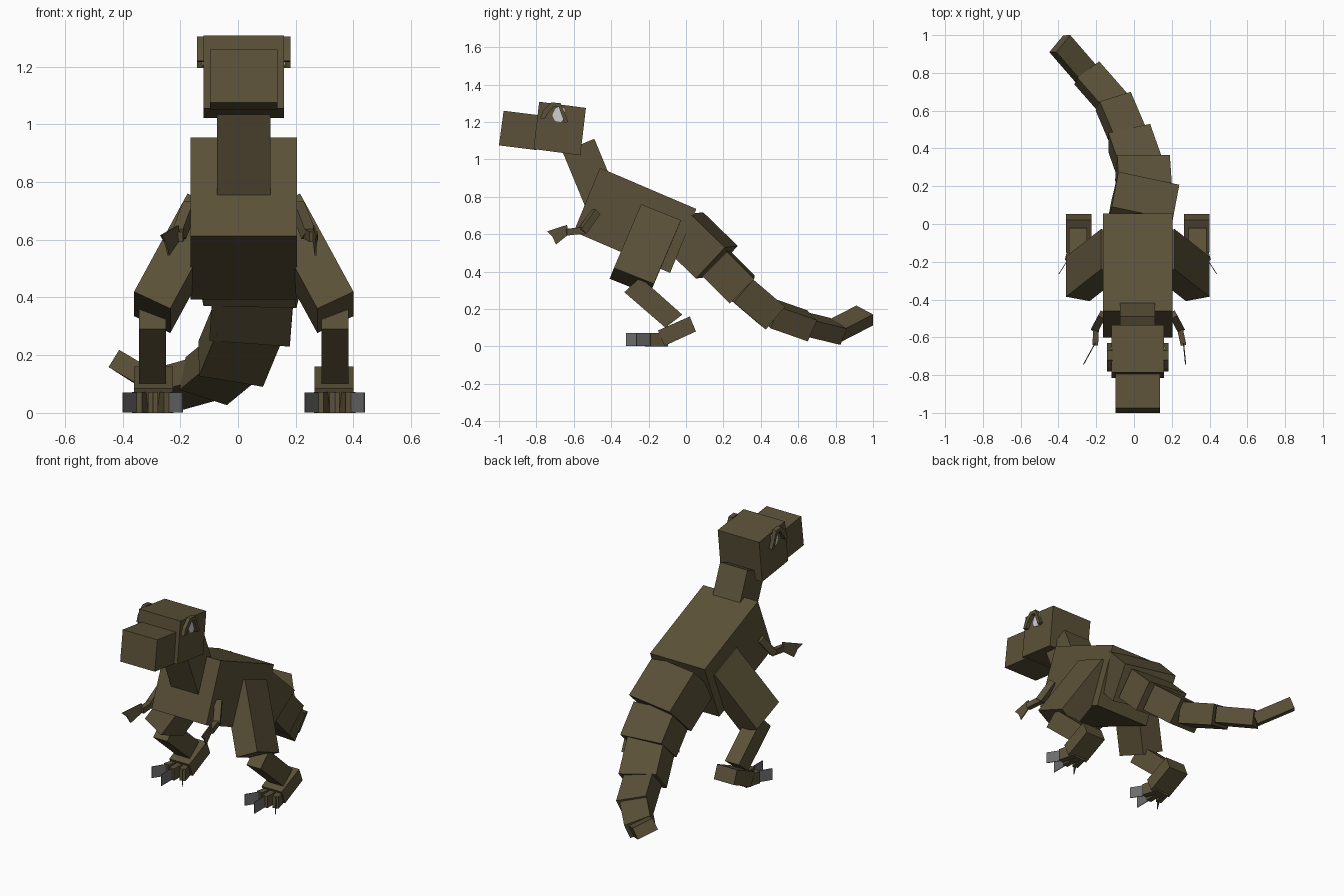
import bpy, bmesh
from math import sin, cos, radians
from mathutils import Vector

if "Cube" in bpy.data.objects:
    bpy.data.objects.remove(bpy.data.objects["Cube"])

CX = 0.02  # mirror plane of the body


def material(name, rgb):
    m = bpy.data.materials.new(name)
    m.diffuse_color = (*rgb, 1)
    m.use_nodes = True
    m.node_tree.nodes["Principled BSDF"].inputs["Base Color"].default_value = m.diffuse_color
    return m


HIDE = material("olive brown hide", (0.105, 0.083, 0.04))
CLAW = material("claw grey", (0.15, 0.15, 0.15))
EYE = material("eye white", (0.62, 0.62, 0.62))


def prism(name, ring_a, ring_b, mat=HIDE):
    """Solid between two matching rings of points."""
    bm = bmesh.new()
    a = [bm.verts.new(p) for p in ring_a]
    b = [bm.verts.new(p) for p in ring_b]
    n = len(a)
    bm.faces.new(a)
    bm.faces.new(b[::-1])
    for i in range(n):
        j = (i + 1) % n
        bm.faces.new((a[i], b[i], b[j], a[j]))
    bmesh.ops.recalc_face_normals(bm, faces=bm.faces[:])
    me = bpy.data.meshes.new(name)
    bm.to_mesh(me)
    bm.free()
    me.materials.append(mat)
    ob = bpy.data.objects.new(name, me)
    bpy.context.collection.objects.link(ob)
    return ob


def slab(name, profile, x0, x1, mat=HIDE):
    """Side profile (y, z) extruded across x."""
    return prism(name, [(x0, y, z) for y, z in profile],
                 [(x1, y, z) for y, z in profile], mat)


def beam(name, p, q, w, h, roll=0, mat=HIDE):
    """Box from p to q, w wide and h thick, rolled about its length."""
    p, q = Vector(p), Vector(q)
    d = (q - p).normalized()
    s = d.cross(Vector((0, 0, 1))).normalized()
    n = s.cross(d)
    r = radians(roll)
    s, n = s * cos(r) - n * sin(r), n * cos(r) + s * sin(r)
    c = [s * (i * w / 2) + n * (j * h / 2) for i, j in ((-1, -1), (1, -1), (1, 1), (-1, 1))]
    return prism(name, [p + v for v in c], [q + v for v in c], mat)


# Body, neck, head, snout
slab("body", [(-0.46, 0.955), (0.055, 0.735), (-0.085, 0.393), (-0.60, 0.613)], -0.165, 0.205)
slab("neck", [(-0.49, 1.11), (-0.66, 1.04), (-0.54, 0.75), (-0.37, 0.82)], -0.073, 0.112)
slab("head", [(-0.785, 1.308), (-0.815, 1.055), (-0.565, 1.022), (-0.535, 1.275)], -0.12, 0.16)
slab("snout", [(-0.975, 1.26), (-1.0, 1.075), (-0.80, 1.05), (-0.775, 1.235)], -0.097, 0.137)

# Tail: start, end, width, height, roll
tail = [
    ((0.025, -0.02, 0.63), (0.06, 0.165, 0.45), 0.33, 0.23, 2),
    ((0.055, 0.155, 0.45), (0.045, 0.30, 0.305), 0.28, 0.185, 6),
    ((0.035, 0.285, 0.315), (-0.025, 0.455, 0.17), 0.23, 0.16, 12),
    ((-0.025, 0.45, 0.18), (-0.11, 0.65, 0.11), 0.18, 0.125, 18),
    ((-0.105, 0.635, 0.12), (-0.25, 0.80, 0.08), 0.155, 0.095, 22),
    ((-0.25, 0.79, 0.08), (-0.393, 0.955, 0.165), 0.125, 0.07, 24),
]
for i, (p, q, w, h, roll) in enumerate(tail):
    beam(f"tail_segment_{i + 1}", p, q, w, h, roll)

for side, tag in ((1, "right"), (-1, "left")):
    def X(x):
        return CX + side * (x - CX)

    def P(x, y, z):
        return Vector((X(x), y, z))

    # Thigh: splayed outward, pitched with the body
    top = Vector((0.215, -0.24, 0.76))
    down = Vector((0.185, -0.145, -0.34))
    back = Vector((0, 0.213, -0.085))
    inward = Vector((-0.895, -0.166, -0.417)) * 0.14
    ring = [top, top + back, top + back + inward, top + inward]
    prism(f"thigh_{tag}", [P(*v) for v in ring], [P(*(v + down)) for v in ring])

    # Shin and foot
    slab(f"shin_{tag}", [(-0.33, 0.29), (-0.245, 0.37), (-0.02, 0.17), (-0.11, 0.10)],
         X(0.289), X(0.383))
    slab(f"foot_{tag}", [(0.02, 0.16), (0.053, 0.08), (-0.115, 0.003), (-0.15, 0.085)],
         X(0.265), X(0.40))

    # Toes with thin upright claws
    for k in (-1, 0, 1):
        f = 0.335
        end = -0.22 if k == 0 else -0.195
        tip = -0.32 if k == 0 else -0.265
        beam(f"toe_{tag}_{k + 2}", P(f + k * 0.03, -0.10, 0.036), P(f + k * 0.055, end, 0.036),
             0.035, 0.072)
        beam(f"claw_{tag}_{k + 2}", P(f + k * 0.052, end + 0.01, 0.036),
             P(f + k * 0.103, tip, 0.036), 0.004, 0.07, mat=CLAW)

    # Brow ridge around a flat eye
    slab(f"brow_front_{tag}", [(-0.78, 1.22), (-0.765, 1.26), (-0.72, 1.305),
                               (-0.70, 1.29), (-0.74, 1.245), (-0.755, 1.215)], X(0.155), X(0.182))
    slab(f"brow_rear_{tag}", [(-0.72, 1.305), (-0.67, 1.30), (-0.63, 1.20),
                              (-0.65, 1.195), (-0.68, 1.28), (-0.715, 1.285)], X(0.155), X(0.182))
    slab(f"eye_{tag}", [(-0.715, 1.235), (-0.70, 1.27), (-0.675, 1.285), (-0.65, 1.27),
                        (-0.65, 1.22), (-0.67, 1.20), (-0.70, 1.205)], X(0.158), X(0.164), EYE)

    # Small arm
    beam(f"upper_arm_{tag}", P(0.205, -0.48, 0.72), P(0.245, -0.555, 0.615), 0.04, 0.04)
    wrist = 0.262 if side > 0 else 0.245
    beam(f"forearm_{tag}", P(0.24, -0.54, 0.622), P(wrist, -0.64, 0.61), 0.03, 0.035)
    # Flat two-pronged hand, splayed outward on the left
    splay = 0.1 if side > 0 else 0.55
    hand = [(-0.743, 0.615), (-0.636, 0.65), (-0.626, 0.60), (-0.695, 0.545), (-0.716, 0.59)]
    rings = [[P(wrist + o - splay * (y + 0.63), y, z) for y, z in hand] for o in (-0.003, 0.003)]
    prism(f"hand_{tag}", *rings)
